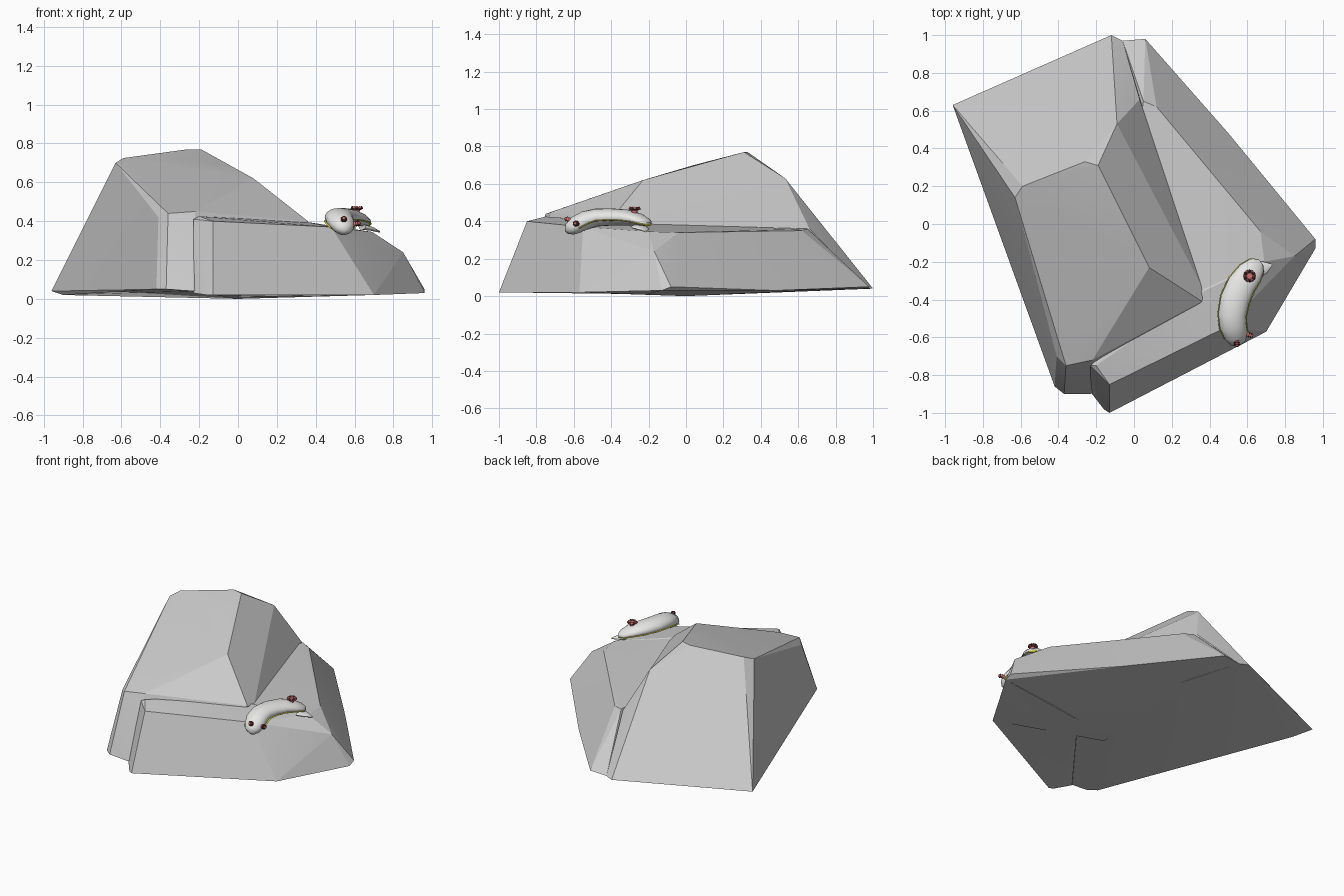
import bpy, bmesh, math
from mathutils import Vector, Matrix

if "Cube" in bpy.data.objects:
    bpy.data.objects.remove(bpy.data.objects["Cube"])


def material(name, rgb):
    m = bpy.data.materials.new(name)
    m.use_nodes = True
    m.diffuse_color = (*rgb, 1)
    m.node_tree.nodes["Principled BSDF"].inputs["Base Color"].default_value = (*rgb, 1)
    return m


ROCK = material("stone grey", (0.6, 0.6, 0.6))
SKIN = material("pale skin", (0.85, 0.85, 0.84))
RIM = material("yellow rim", (0.65, 0.62, 0.06))
PINK = material("coral pink", (0.62, 0.16, 0.16))
DARK = material("dark maroon", (0.1, 0.03, 0.03))


def finish(bm, name, mat, angle):
    bmesh.ops.recalc_face_normals(bm, faces=bm.faces)
    me = bpy.data.meshes.new(name)
    bm.to_mesh(me)
    bm.free()
    me.materials.append(mat)
    ob = bpy.data.objects.new(name, me)
    bpy.context.collection.objects.link(ob)
    bpy.ops.object.select_all(action="DESELECT")
    ob.select_set(True)
    bpy.context.view_layer.objects.active = ob
    bpy.ops.object.shade_smooth_by_angle(angle=math.radians(angle))
    return ob


def boulder(name, corners):
    """Faceted block: the convex hull of its corners."""
    bm = bmesh.new()
    for c in corners:
        bm.verts.new(c)
    res = bmesh.ops.convex_hull(bm, input=bm.verts)
    loose = {g for g in res["geom_interior"] + res["geom_unused"]
             if isinstance(g, bmesh.types.BMVert)}
    bmesh.ops.delete(bm, geom=list(loose), context="VERTS")
    bmesh.ops.dissolve_limit(bm, angle_limit=math.radians(2),
                             verts=bm.verts, edges=bm.edges)
    return finish(bm, name, ROCK, 12)


def loft(name, mat, rings, sides=20):
    """Sweep ellipses (centre, half width, half height) along a path."""
    bm = bmesh.new()
    loops = []
    for i, (c, w, h) in enumerate(rings):
        a = Vector(rings[max(i - 1, 0)][0])
        b = Vector(rings[min(i + 1, len(rings) - 1)][0])
        t = (b - a).normalized()
        side = t.cross(Vector((0, 0, 1))).normalized()
        up = side.cross(t)
        ang = [2 * math.pi * k / sides for k in range(sides)]
        loops.append([bm.verts.new(Vector(c) + side * w * math.cos(q) + up * h * math.sin(q))
                      for q in ang])
    for p, q in zip(loops, loops[1:]):
        for k in range(sides):
            j = (k + 1) % sides
            bm.faces.new((p[k], p[j], q[j], q[k]))
    bm.faces.new(loops[0])
    bm.faces.new(loops[-1])
    ob = finish(bm, name, mat, 60)
    return ob


def cone(name, mat, base, direction, r1, r2, length, sides=10):
    bm = bmesh.new()
    d = Vector(direction).normalized()
    rot = d.to_track_quat("Z", "Y").to_matrix().to_4x4()
    bmesh.ops.create_cone(bm, cap_ends=True, segments=sides, radius1=r1, radius2=r2, depth=length,
                          matrix=Matrix.Translation(Vector(base) + d * length / 2) @ rot)
    return finish(bm, name, mat, 40)


# Tall main block
boulder("rock_peak", [
    (-.96, .63, .04), (-.12, 1, .04), (-.06, .97, .04), (-.42, -.86, .05),
    (-.37, -.9, .05), (-.23, -.9, .04), (-.9, .5, .02), (0, 0, 0),
    (.36, -.4, .03), (.05, .66, .03),
    (-.63, .14, .7), (-.59, .2, .725), (-.26, .33, .77), (-.19, .31, .77),
    (-.09, .04, .7), (.08, -.23, .62), (-.09, .53, .63), (.03, .66, .36),
    (.36, -.41, .4), (.37, -.35, .38), (-.22, -.72, .45), (-.36, -.75, .44),
    (-.41, -.7, .42)])

# Lower slab along the right side
boulder("rock_slab", [
    (-.06, .97, .04), (.06, .98, .05), (.5, .48, .03), (.96, -.08, .05),
    (.96, -.13, .03), (.7, -.57, .02), (0, -.3, .01), (0, 0, 0),
    (0, .3, .37), (0, -.3, .39), (.36, -.36, .39), (.05, .65, .36),
    (.12, .62, .35), (.67, -.04, .34), (.69, -.2, .345), (.85, -.17, .24)])

# Front ledge
boulder("rock_ledge", [
    (-.13, -1, .02), (-.16, -.98, .02), (-.23, -.89, .03), (.7, -.57, .02),
    (.96, -.13, .03), (.3, -.2, .01), (-.23, -.75, .41), (-.2, -.75, .425),
    (-.13, -.85, .4), (.48, -.55, .37), (.36, -.36, .395), (.69, -.2, .345),
    (.85, -.17, .24), (.1, -.4, .39)])

# Sea slug: body, then a thin mantle rim and the tail
path = [((.67, -.205, .385), .022, .01), ((.65, -.22, .395), .05, .022),
        ((.615, -.26, .41), .068, .034), ((.57, -.32, .42), .075, .043),
        ((.535, -.4, .423), .077, .046), ((.52, -.48, .42), .074, .048),
        ((.525, -.54, .405), .071, .05), ((.54, -.59, .38), .064, .047),
        ((.55, -.62, .358), .046, .036), ((.558, -.636, .344), .018, .014)]
loft("slug_body", SKIN, path)
rim = [((x, y, z - h * .35), w * 1.04 + .002, .007) for (x, y, z), w, h in path[:-2]]
loft("slug_mantle_rim", RIM, rim)
loft("slug_tail", SKIN, [((.64, -.25, .37), .045, .014), ((.69, -.23, .36), .035, .01),
                         ((.73, -.215, .345), .005, .004)])

# Ringed feelers on the head
for side, base, aim in (("right", (.545, -.61, .4), (0, -.8, .35)),
                        ("left", (.59, -.58, .385), (.85, -.3, .1))):
    d = Vector(aim).normalized()
    cone(f"feeler_{side}", PINK, base, d, .014, .008, .042)
    for k in range(2):
        cone(f"feeler_ring_{side}_{k}", DARK, Vector(base) + d * (.02 + .011 * k), d,
             .016, .014, .003)

# Gill plume on the back
plume = Vector((.612, -.275, .435))
cone("gill_stalk", PINK, plume, (0, 0, 1), .013, .018, .035)
for k in range(12):
    q = 2 * math.pi * k / 12
    out = (math.cos(q), math.sin(q), .55)
    cone(f"gill_frond_{k}", DARK if k % 2 else PINK, plume + Vector((0, 0, .02)), out,
         .004, .008, .034, 6)
